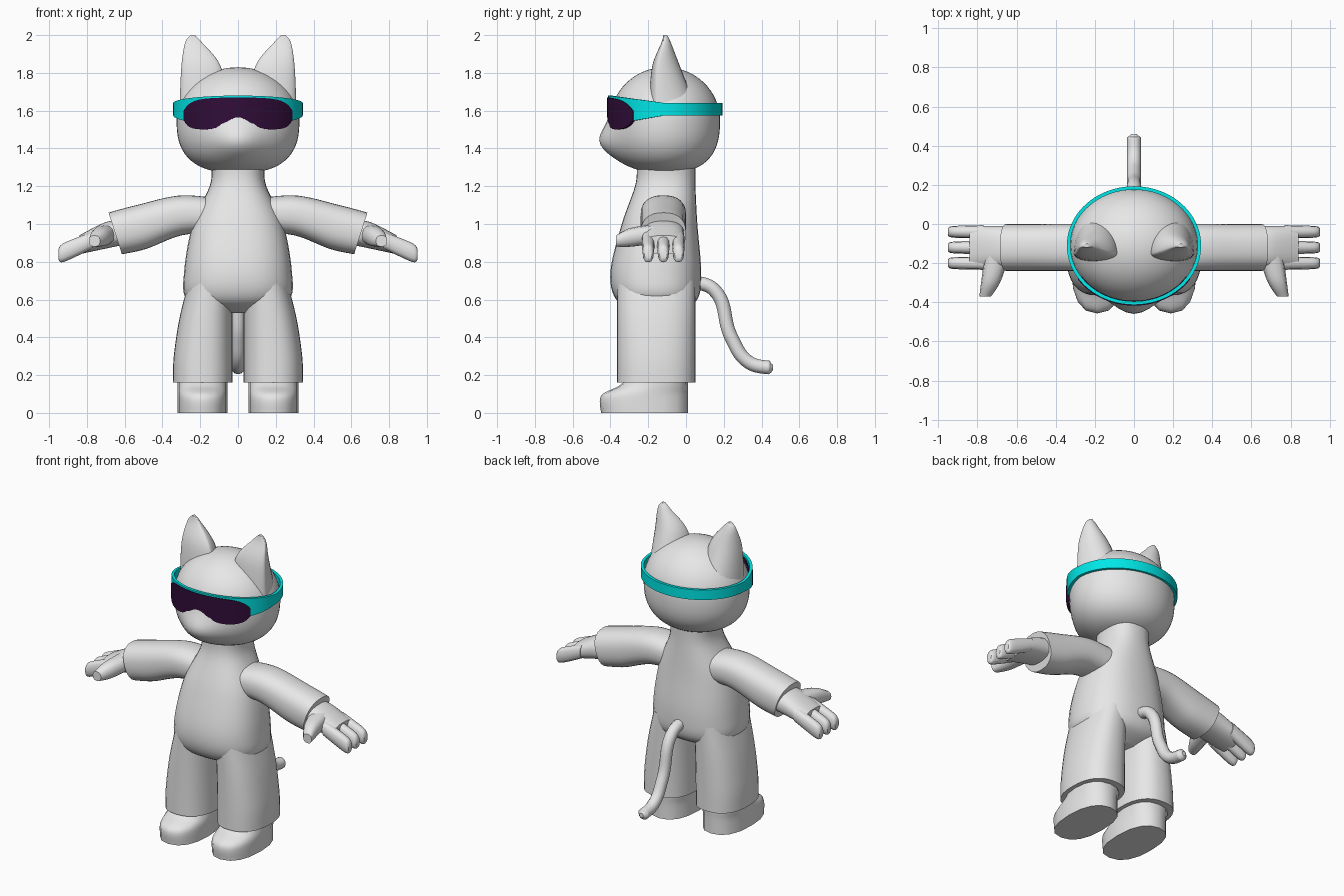
import bpy
import bmesh
from math import sin, cos, pi, radians, exp, copysign
from mathutils import Vector

cube = bpy.data.objects.get("Cube")
if cube:
    bpy.data.objects.remove(cube, do_unlink=True)


def material(name, red, green, blue):
    mat = bpy.data.materials.new(name)
    mat.use_nodes = True
    colour = (red, green, blue, 1)
    mat.diffuse_color = colour
    mat.node_tree.nodes["Principled BSDF"].inputs["Base Color"].default_value = colour
    return mat


light_grey = material("light grey", 0.8, 0.8, 0.8)
teal = material("teal", 0, 0.8, 0.8)
dark_purple = material("dark purple", 0.03, 0.004, 0.04)


def finish(name, bm, mat, mirror=False, sharp_angle=50):
    """Turn a bmesh into a smooth-shaded object, optionally mirrored in x."""
    bmesh.ops.recalc_face_normals(bm, faces=bm.faces)
    mesh = bpy.data.meshes.new(name)
    bm.to_mesh(mesh)
    bm.free()
    mesh.materials.append(mat)
    mesh.shade_smooth()
    mesh.set_sharp_from_angle(angle=radians(sharp_angle))
    obj = bpy.data.objects.new(name, mesh)
    bpy.context.collection.objects.link(obj)
    if mirror:
        modifier = obj.modifiers.new("Mirror", "MIRROR")
        modifier.use_clip = True
    return obj


def bridge(bm, first, second):
    """Join two loops of vertices with a belt of quads."""
    count = len(first)
    for k in range(count):
        following = (k + 1) % count
        bm.faces.new((first[k], first[following], second[following], second[k]))


def spline(rows, steps=6):
    """Smooth interpolation through rows of numbers."""
    rows = [Vector(row) for row in rows]
    result = []
    for i in range(len(rows) - 1):
        start, end = rows[i], rows[i + 1]
        before, after = rows[max(i - 1, 0)], rows[min(i + 2, len(rows) - 1)]
        leave, arrive = (end - before) / 2, (after - start) / 2
        for step in range(steps):
            t = step / steps
            ease = t * t * (3 - 2 * t)
            result.append(start.lerp(end, ease) + leave * t * (1 - t) ** 2
                          - arrive * t * t * (1 - t))
    return result + [rows[-1]]


def loft(name, rows, axis="z", sides=32, power=2.4, bias=0.5, shape=None, mirror=True):
    """Skin over oval rings (position, low a, high a, low b, high b) along an axis.
    The bias moves the widest line of the oval between low b and high b."""
    bm = bmesh.new()
    rings = []
    for t, low_a, high_a, low_b, high_b in spline(rows):
        middle = low_b + (high_b - low_b) * bias
        ring = []
        for k in range(sides):
            angle = 2 * pi * k / sides
            c, s = [copysign(abs(v) ** (2 / power), v) for v in (cos(angle), sin(angle))]
            a = (low_a + high_a) / 2 + c * (high_a - low_a) / 2
            b = middle + s * (high_b - middle if s > 0 else middle - low_b)
            point = Vector({"z": (a, b, t), "x": (t, a, b), "y": (b, t, a)}[axis])
            ring.append(bm.verts.new(shape(point) if shape else point))
        rings.append(ring)
    for first, second in zip(rings, rings[1:]):
        bridge(bm, first, second)
    bm.faces.new(rings[0])
    bm.faces.new(rings[-1])
    return finish(name, bm, light_grey, mirror)


# Head: a ball with full cheeks and a pushed-out muzzle
bm = bmesh.new()
bmesh.ops.create_uvsphere(bm, u_segments=48, v_segments=32, radius=1)
for vert in bm.verts:
    x, y, height = vert.co
    level = min(abs(height), 1)
    fullness = 2.6 if height < 0 else 2
    flat = Vector((x, y))
    if flat.length > 0.001:
        flat = flat.normalized() * (1 - level ** fullness) ** (1 / fullness)
    x, y, z = flat.x * 0.325, flat.y * 0.29 - 0.11, height * 0.28 + 1.55
    if flat.y < 0:
        bump = exp(-(x / 0.14) ** 2 - ((z - 1.43) / 0.1) ** 2)
        y -= 0.07 * bump * min(1, -flat.y * 1.5)
    vert.co = (x, y, z)
finish("head", bm, light_grey)

# Ears: tapering ovals with a flattened front
loft("ear", [(1.6, 0.06, 0.31, -0.2, 0.06), (1.83, 0.09, 0.3, -0.18, -0.03),
             (1.96, 0.19, 0.28, -0.13, -0.08), (2, 0.23, 0.25, -0.12, -0.1)],
     power=2, bias=0.2)

# Torso: neck, shoulders, belly and rounded bottom
loft("torso", [(z, -half, half, front, back) for z, half, front, back in (
    (1.3, 0.14, -0.26, 0.05), (1.2, 0.15, -0.27, 0.05), (1, 0.24, -0.34, 0.06),
    (0.75, 0.285, -0.4, 0.08), (0.6, 0.27, -0.37, 0.06), (0.53, 0.1, -0.25, -0.05))],
    mirror=False)

# Trouser legs flaring towards the hem
loft("trouser_leg", [(z, 0.03, outer, -0.365, 0.05) for z, outer in (
    (0.7, 0.26), (0.5, 0.31), (0.3, 0.34), (0.16, 0.345))])

# Shoes with a blunt toe
loft("shoe", [(z, 0.055, 0.32, front, 0.01) for z, front in (
    (0, -0.45), (0.09, -0.45), (0.14, -0.36), (0.18, -0.31))], sides=16)


# Sleeves with a slanted cuff
def slant(point):
    reach = min(1, max(0, point.x * 2.5 - 0.5))
    point.x += 0.32 * (point.z - 0.95) * reach
    return point


loft("sleeve", [(x, -0.24, 0, low, high) for x, low, high in (
    (0.14, 0.95, 1.14), (0.3, 0.94, 1.15), (0.5, 0.87, 1.1), (0.65, 0.84, 1.06))],
    axis="x", shape=slant)

# Hands: palm, three fingers and a thumb
loft("palm", [(x, -0.225, -0.01, low, high) for x, low, high in (
    (0.6, 0.89, 1.02), (0.7, 0.87, 1.01), (0.84, 0.84, 0.94))], axis="x")

for order, label in enumerate(("back", "middle", "front")):
    y = -0.04 - 0.08 * order
    loft(label + "_finger", [(x, y - wide, y + wide, low, high) for x, wide, low, high in (
        (0.77, 0.034, 0.87, 0.96), (0.92, 0.03, 0.8, 0.9), (0.95, 0.02, 0.81, 0.87))],
        axis="x", sides=12)

loft("thumb", [(-0.14, 0.9, 1, 0.63, 0.76), (-0.29, 0.88, 0.98, 0.68, 0.78),
               (-0.37, 0.88, 0.94, 0.73, 0.79)], axis="y", sides=12)

# Tail: a bevelled curve with a narrowed tip
curve = bpy.data.curves.new("tail", "CURVE")
curve.dimensions = "3D"
curve.bevel_depth = 0.036
curve.use_fill_caps = True
course = ((0.02, 0.7), (0.15, 0.65), (0.24, 0.4), (0.33, 0.27), (0.44, 0.24), (0.46, 0.24))
tail_line = curve.splines.new("BEZIER")
tail_line.bezier_points.add(len(course) - 1)
for knot, (y, z) in zip(tail_line.bezier_points, course):
    knot.co = (0, y, z)
    knot.handle_left_type = knot.handle_right_type = "AUTO"
tail_line.bezier_points[-1].radius = 0.4
curve.materials.append(light_grey)
bpy.context.collection.objects.link(bpy.data.objects.new("tail", curve))


# Goggles: curved strips around the head, with edges set by the angle from the front
def frontness(angle):
    return max(0, cos(angle))


def nose_notch(angle):
    return 0.065 * exp(-(angle * 4) ** 2)


def band_low(angle):
    return 1.575 - 0.05 * frontness(angle) + nose_notch(angle)


def band_high(angle):
    return 1.64 + 0.04 * frontness(angle)


def lens_low(angle):
    return 1.5 + nose_notch(angle) + 0.06 * angle ** 8


def lens_high(angle):
    return band_high(angle) - 0.01 - 0.06 * angle ** 6


def strip(name, low, high, end, inner, outer, mat):
    bm = bmesh.new()
    sections = []
    segments = 40
    for i in range(segments + 1):
        angle = end * i / segments
        bottom, top = low(angle), high(angle)
        corners = ((inner, bottom), (outer, bottom), (outer, top), (inner, top))
        sections.append([bm.verts.new((r * sin(angle), -0.11 - (r - 0.04) * cos(angle), z))
                         for r, z in corners])
    for first, second in zip(sections, sections[1:]):
        bridge(bm, first, second)
    if end < pi:
        bm.faces.new(sections[-1])
    return finish(name, bm, mat, mirror=True, sharp_angle=35)


strip("goggle_band", band_low, band_high, pi, 0.325, 0.343, teal)
strip("goggle_lens", lens_low, lens_high, 0.98, 0.322, 0.347, dark_purple)
